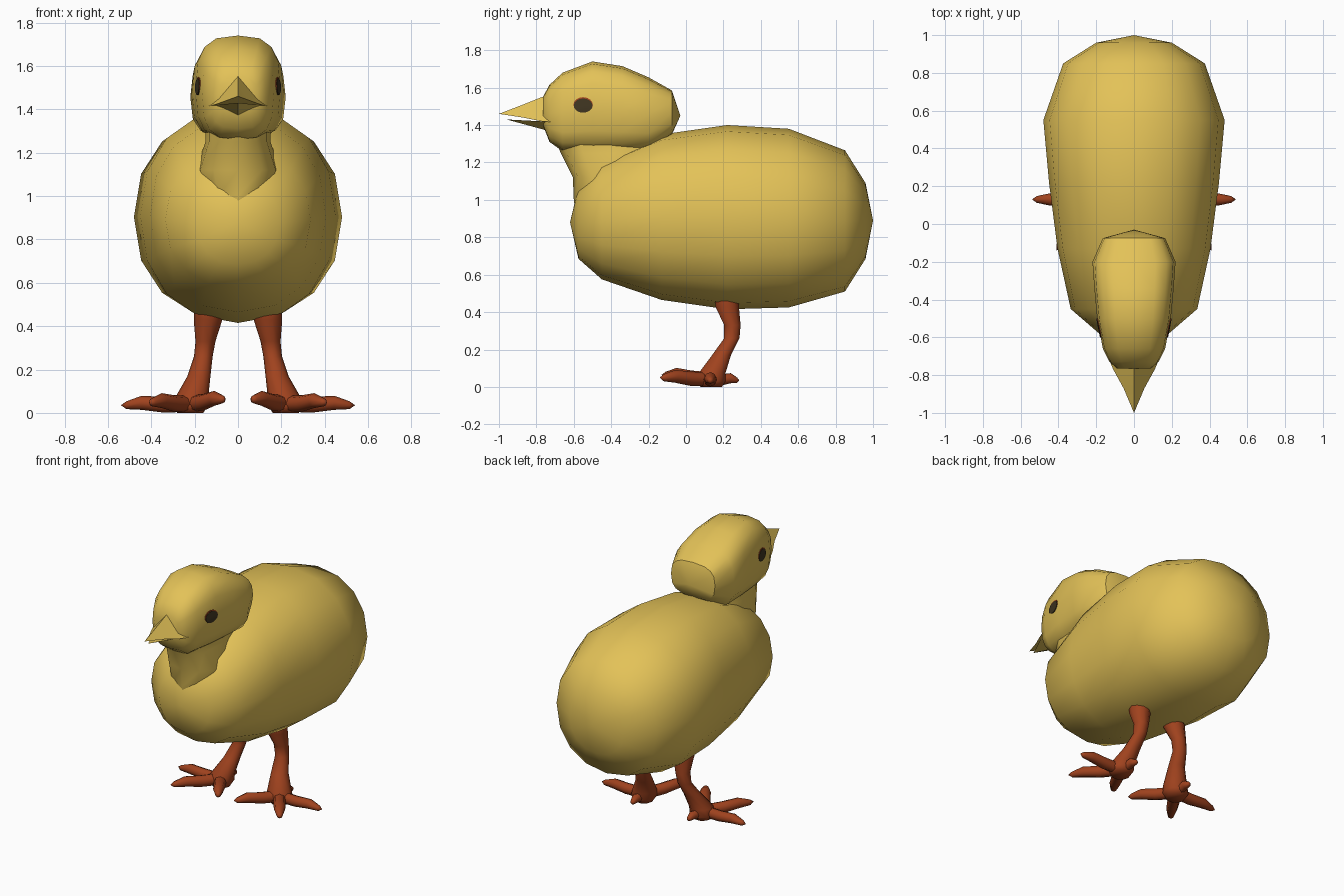
import bpy, bmesh, math
from mathutils import Vector
from mathutils.bvhtree import BVHTree

if "Cube" in bpy.data.objects:
    bpy.data.objects.remove(bpy.data.objects["Cube"])


def material(name, rgb):
    m = bpy.data.materials.new(name)
    m.diffuse_color = (*rgb, 1)
    m.use_nodes = True
    m.node_tree.nodes["Principled BSDF"].inputs["Base Color"].default_value = m.diffuse_color
    return m


YELLOW = material("down yellow", (0.77, 0.54, 0.097))
RUST = material("leg rust", (0.35, 0.055, 0.013))
DARK = material("eye dark", (0.05, 0.035, 0.015))


def loft(name, rings, mat, angle=50):
    """Skin a list of equal-length rings; collapsed rings become poles."""
    bm = bmesh.new()
    loops = [[bm.verts.new(p) for p in r] for r in rings]
    n = len(loops[0])
    for a, b in zip(loops, loops[1:]):
        for i in range(n):
            j = (i + 1) % n
            bm.faces.new((a[i], a[j], b[j], b[i]))
    bm.faces.new(loops[0])
    bm.faces.new(loops[-1])
    bmesh.ops.remove_doubles(bm, verts=bm.verts, dist=1e-4)
    bmesh.ops.recalc_face_normals(bm, faces=bm.faces)
    me = bpy.data.meshes.new(name)
    bm.to_mesh(me)
    bm.free()
    me.materials.append(mat)
    me.shade_smooth()
    me.set_sharp_from_angle(angle=math.radians(angle))
    ob = bpy.data.objects.new(name, me)
    bpy.context.collection.objects.link(ob)
    return ob


def oval(c, u, v, n=16, power=2):
    """Superellipse ring around c spanned by the vectors u and v."""
    c, u, v = Vector(c), Vector(u), Vector(v)
    pts = []
    for i in range(n):
        a = 2 * math.pi * i / n
        k, s = math.cos(a), math.sin(a)
        pts.append(c + u * math.copysign(abs(k) ** (2 / power), k)
                   + v * math.copysign(abs(s) ** (2 / power), s))
    return pts


def along_y(stations, power=2):
    return [oval((0, y, (lo + hi) / 2), (w, 0, 0), (0, 0, (hi - lo) / 2), 16, power)
            for y, w, lo, hi in stations]


def tube(name, pts, mat, n=8):
    """Tapered tube through (position, radius) pairs."""
    d = (Vector(pts[-1][0]) - Vector(pts[0][0])).normalized()
    u = d.cross(Vector((0, 0, 1))).normalized()
    v = u.cross(d)
    return loft(name, [oval(p, u * r, v * r, n) for p, r in pts], mat, 60)


# Body: (y, half width, bottom, top)
loft("body", along_y([
    (-0.62, 0, 0.88, 0.88), (-0.575, 0.19, 0.685, 1.07), (-0.45, 0.335, 0.575, 1.21),
    (-0.13, 0.405, 0.465, 1.35), (0.22, 0.45, 0.415, 1.40), (0.55, 0.48, 0.425, 1.38),
    (0.85, 0.375, 0.51, 1.265), (0.96, 0.2, 0.685, 1.09), (1.0, 0, 0.89, 0.89)], 2.2), YELLOW, 60)

# Neck: (z, front y, back y, half width)
loft("neck", [oval((0, (f + b) / 2, z), (w, 0, 0), (0, (b - f) / 2, 0), 12, 2.5) for z, f, b, w in [
    (0.93, -0.59, -0.2, 0.07), (1.0, -0.60, -0.15, 0.155), (1.12, -0.605, -0.1, 0.195),
    (1.25, -0.67, -0.1, 0.15), (1.33, -0.70, -0.12, 0.15)]], YELLOW)

# Head: (y, half width, bottom, top)
head = loft("head", along_y([
    (-0.765, 0.09, 1.40, 1.55), (-0.73, 0.13, 1.31, 1.615), (-0.66, 0.165, 1.26, 1.68),
    (-0.5, 0.195, 1.25, 1.74), (-0.34, 0.21, 1.25, 1.715), (-0.2, 0.22, 1.26, 1.655),
    (-0.075, 0.165, 1.35, 1.585), (-0.03, 0, 1.45, 1.45)], 2.9), YELLOW, 40)

# Open beak with a ridged upper half and a thin lower half
loft("upper_beak", [[(0, y, t), (w, y, b), (-w, y, b)] for y, w, t, b in [
    (-0.70, 0.14, 1.57, 1.415), (-0.77, 0.11, 1.55, 1.42),
    (-0.87, 0.055, 1.51, 1.44), (-1.0, 0, 1.46, 1.46)]], YELLOW, 30)
loft("lower_beak", [[(0, y, b), (w, y, t), (-w, y, t)] for y, w, t, b in [
    (-0.70, 0.125, 1.415, 1.36), (-0.77, 0.095, 1.42, 1.378), (-0.96, 0, 1.43, 1.43)]], YELLOW, 30)

# Eyes: thin plates that follow the side of the head
tree = BVHTree.FromPolygons([v.co for v in head.data.vertices],
                            [p.vertices[:] for p in head.data.polygons])


def eye_plate(name, s, z, ry, rz, lift, mat):
    rings = []
    for k, d in ((1, -0.004), (1, lift), (0.5, lift), (0, lift)):
        ring = []
        for p in oval((0, -0.55, z), (0, ry * k, 0), (0, 0, rz * k)):
            hit = tree.ray_cast(Vector((s, p.y, p.z)), Vector((-s, 0, 0)))[0]
            ring.append(hit + Vector((s * d, 0, 0)))
        rings.append(ring)
    loft(name, rings, mat, 60)


for side, s in (("left", 1), ("right", -1)):
    eye_plate(side + "_eye_rim", s, 1.508, 0.052, 0.041, 0.003, RUST)
    eye_plate(side + "_eye", s, 1.504, 0.05, 0.038, 0.005, DARK)

    # Leg: (x, y, z, radius)
    loft(side + "_leg", [oval((s * x, y, z), (r, 0, 0), (0, r, 0), 10) for x, y, z, r in [
        (0.135, 0.22, 0.47, 0.068), (0.138, 0.22, 0.43, 0.066), (0.15, 0.248, 0.33, 0.046),
        (0.16, 0.245, 0.26, 0.043), (0.18, 0.19, 0.17, 0.053), (0.212, 0.14, 0.075, 0.075),
        (0.22, 0.135, 0.03, 0.08), (0.22, 0.135, 0.0, 0.06)]], RUST, 60)

    # Toes: tip position and thickness
    for toe, tip, r in (("outer", (0.54, 0.13, 0.035), 0.036), ("middle", (0.41, -0.14, 0.05), 0.038),
                        ("inner", (0.06, -0.13, 0.065), 0.038), ("back", (0.21, 0.285, 0.035), 0.03)):
        a, b = Vector((s * 0.22, 0.13, 0.04)), Vector((s * tip[0], tip[1], tip[2]))
        up = Vector((0, 0, 0.01))
        tube(f"{side}_{toe}_toe", [(a, r), (a.lerp(b, 0.4), r), (a.lerp(b, 0.7) + up, r * 0.9),
                                   (a.lerp(b, 0.92), r * 0.5), (b, 0)], RUST)
